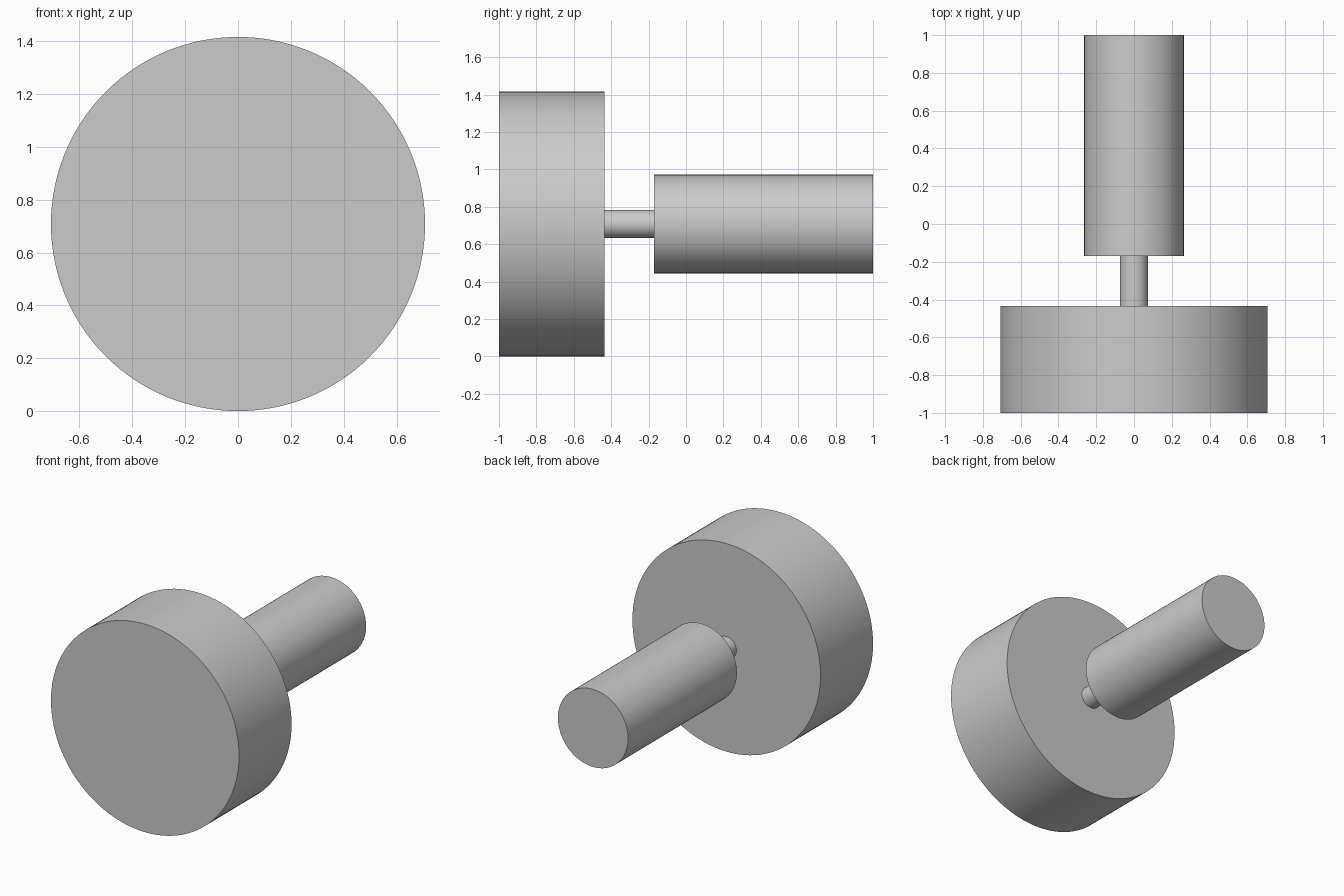
import bpy
import math

cube = bpy.data.objects.get("Cube")
if cube:
    bpy.data.objects.remove(cube, do_unlink=True)

# Single plain grey
grey = bpy.data.materials.new("plain_grey")
grey.use_nodes = True
colour = (0.6, 0.6, 0.6, 1.0)
grey.diffuse_color = colour
grey.node_tree.nodes["Principled BSDF"].inputs["Base Color"].default_value = colour

AXIS_Z = 0.708


def cylinder_along_y(name, radius, y0, y1):
    """Smooth capped cylinder lying along y on the shared axis."""
    bpy.ops.mesh.primitive_cylinder_add(
        vertices=128, radius=radius, depth=y1 - y0,
        location=(0, (y0 + y1) / 2, AXIS_Z), rotation=(math.pi / 2, 0, 0))
    obj = bpy.context.object
    obj.name = name
    obj.data.materials.append(grey)
    bpy.ops.object.shade_smooth_by_angle(angle=math.radians(30))
    return obj


# Wide disc, thin neck and long grip share one axis
cylinder_along_y("head_disc", 0.708, -1.0, -0.435)
cylinder_along_y("neck_rod", 0.075, -0.435, -0.17)
cylinder_along_y("handle_grip", 0.264, -0.17, 1.0)
